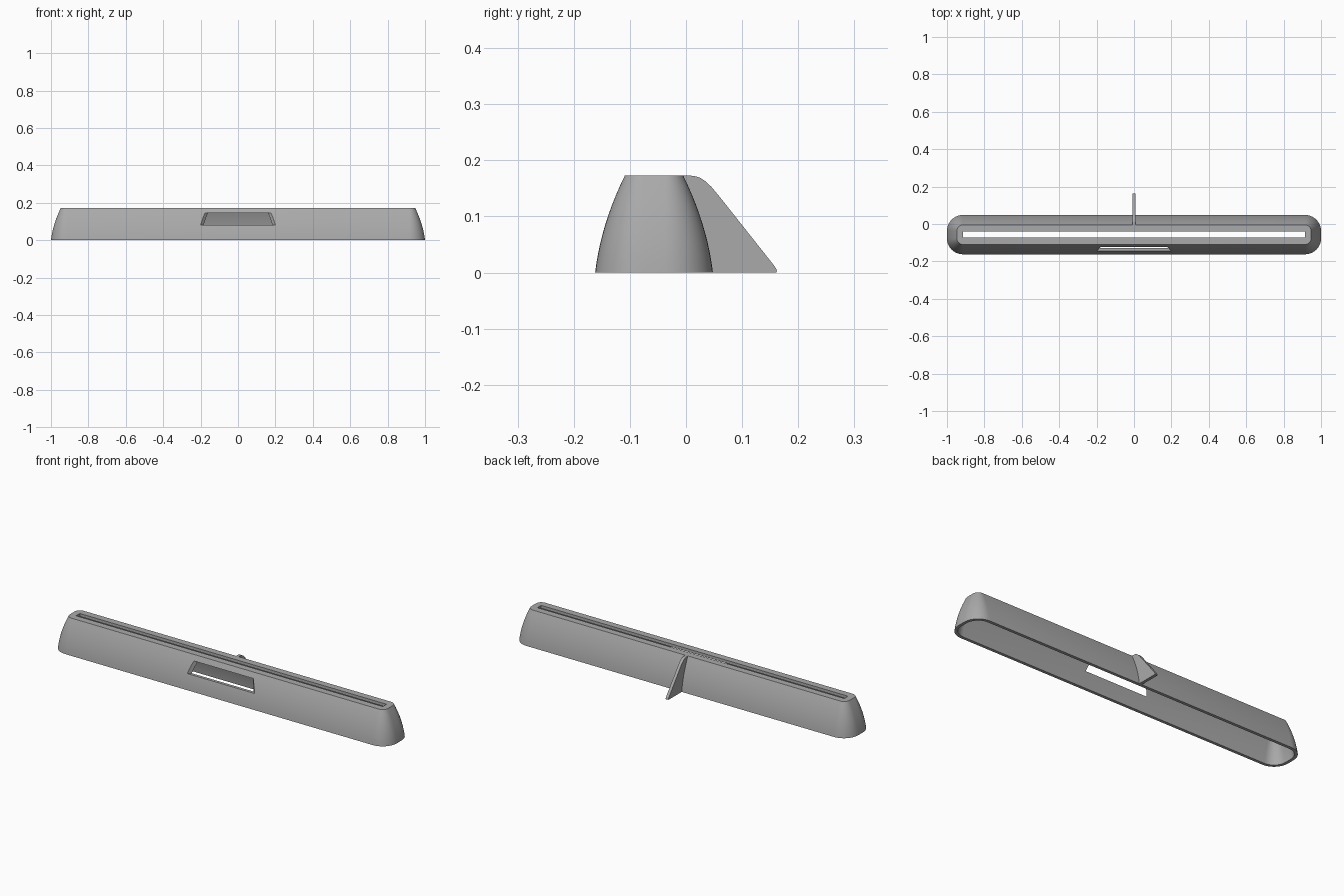
import bpy, bmesh, math

if "Cube" in bpy.data.objects:
    bpy.data.objects.remove(bpy.data.objects["Cube"], do_unlink=True)

CENTRE_Y = -0.057
HALF_X, HALF_Y, CORNER = 1.0, 0.105, 0.085
HEIGHT, WALL = 0.173, 0.016

grey = bpy.data.materials.new("plain grey")
grey.use_nodes = True
colour = (0.4, 0.4, 0.4, 1)
grey.diffuse_color = colour
grey.node_tree.nodes["Principled BSDF"].inputs["Base Color"].default_value = colour


def lean(z):
    """How far the wall curves inward at height z."""
    return 0.12 * z + 1.08 * z * z


def outline(inset, z, steps=10):
    """Rounded rectangle, offset inward."""
    r = CORNER - inset
    cx, cy = HALF_X - CORNER, HALF_Y - CORNER
    points = []
    for quarter, (sx, sy) in enumerate([(1, 1), (-1, 1), (-1, -1), (1, -1)]):
        for i in range(steps + 1):
            a = math.pi / 2 * (quarter + i / steps)
            points.append((sx * cx + r * math.cos(a),
                           CENTRE_Y + sy * cy + r * math.sin(a), z))
    return points


def make_object(name, bm):
    bmesh.ops.recalc_face_normals(bm, faces=bm.faces)
    mesh = bpy.data.meshes.new(name)
    bm.to_mesh(mesh)
    bm.free()
    obj = bpy.data.objects.new(name, mesh)
    bpy.context.collection.objects.link(obj)
    mesh.materials.append(grey)
    return obj


def loft(name, rings):
    """Skin matching rings and cap both ends."""
    bm = bmesh.new()
    loops = [[bm.verts.new(p) for p in ring] for ring in rings]
    for low, high in zip(loops, loops[1:]):
        for i in range(len(low)):
            j = (i + 1) % len(low)
            bm.faces.new((low[i], low[j], high[j], high[i]))
    bm.faces.new(loops[0])
    bm.faces.new(loops[-1])
    return make_object(name, bm)


def prism(name, points, low, high):
    """Extrude a plan outline between two heights."""
    return loft(name, [[(x, y, z) for x, y in points] for z in (low, high)])


def activate(obj):
    bpy.ops.object.select_all(action='DESELECT')
    obj.select_set(True)
    bpy.context.view_layer.objects.active = obj


def cut(target, cutter):
    mod = target.modifiers.new("cut", 'BOOLEAN')
    mod.operation = 'DIFFERENCE'
    mod.solver = 'EXACT'
    mod.object = cutter
    activate(target)
    bpy.ops.object.modifier_apply(modifier=mod.name)
    bpy.data.objects.remove(cutter, do_unlink=True)


# Hollow curved body, open underneath
STEPS = 10
outer = [HEIGHT * i / STEPS for i in range(STEPS + 1)]
inner = [(HEIGHT - WALL) * i / STEPS for i in reversed(range(STEPS + 1))]
rings = [outline(lean(z) + WALL, z) for z in inner]
rings += [outline(lean(z), z) for z in outer]
body = loft("body_shell", rings)

# Long slot through the top
sx, sy = 0.913, 0.016
slot = [(-sx, CENTRE_Y - sy), (sx, CENTRE_Y - sy),
        (sx, CENTRE_Y + sy), (-sx, CENTRE_Y + sy)]
cut(body, prism("slot_cutter", slot, 0.14, 0.2))

# Front window with splayed sides
window = [(-0.235, -0.18), (0.235, -0.18), (0.145, -0.09), (-0.145, -0.09)]
cut(body, prism("window_cutter", window, 0.08, 0.145))

# Rear support fin, its inner edge following the curved wall
profile = [(0.004, 0.173), (0.015, 0.172), (0.025, 0.169), (0.034, 0.163),
           (0.045, 0.153), (0.06, 0.135), (0.155, 0.015), (0.16, 0.008),
           (0.162, 0.003), (0.161, 0)]
back = CENTRE_Y + HALF_Y - 0.006
profile += [(back - lean(z), z) for z in outer]
fin = loft("rear_fin", [[(x, y, z) for y, z in profile] for x in (-0.008, 0.008)])

for obj in (body, fin):
    activate(obj)
    bpy.ops.object.shade_smooth_by_angle(angle=math.radians(30))
